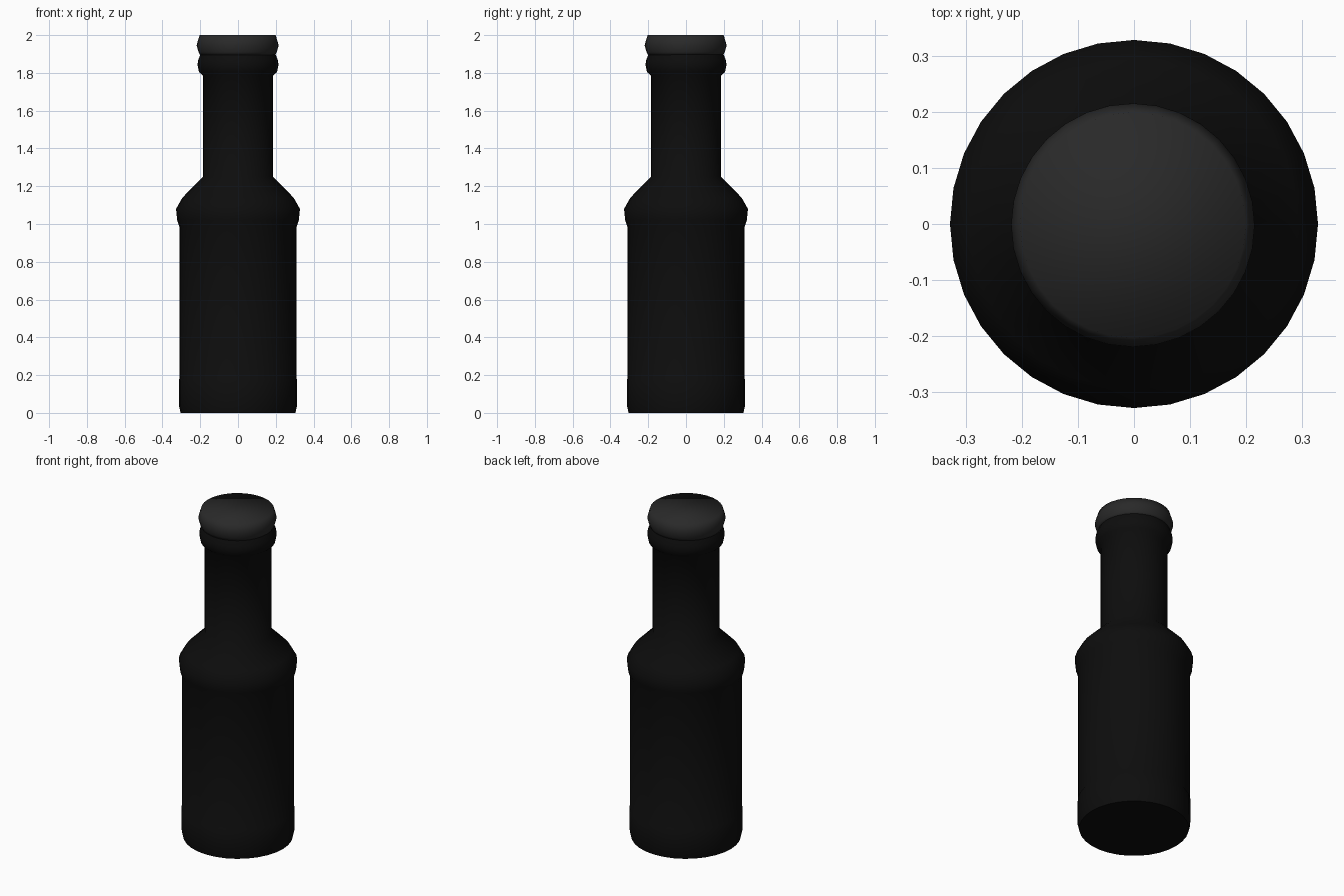
import bpy, bmesh, math

if "Cube" in bpy.data.objects:
    bpy.data.objects.remove(bpy.data.objects["Cube"])

SIDES = 32


def material(name, value):
    mat = bpy.data.materials.new(name)
    mat.diffuse_color = (value, value, value, 1)
    mat.use_nodes = True
    mat.node_tree.nodes["Principled BSDF"].inputs["Base Color"].default_value = mat.diffuse_color
    return mat


def lathe(name, profile, mat, center=(0, 0), angle=35):
    """Turn a (radius, height) profile around z and close both ends."""
    bm = bmesh.new()
    rings = []
    for r, z in profile:
        rings.append([bm.verts.new((center[0] + r * math.cos(2 * math.pi * i / SIDES),
                                    center[1] + r * math.sin(2 * math.pi * i / SIDES), z))
                      for i in range(SIDES)])
    for low, high in zip(rings, rings[1:]):
        for i in range(SIDES):
            j = (i + 1) % SIDES
            bm.faces.new((low[i], low[j], high[j], high[i]))
    bm.faces.new(rings[0][::-1])
    bm.faces.new(rings[-1])
    mesh = bpy.data.meshes.new(name)
    bm.to_mesh(mesh)
    bm.free()
    mesh.materials.append(mat)
    obj = bpy.data.objects.new(name, mesh)
    bpy.context.collection.objects.link(obj)
    bpy.ops.object.select_all(action='DESELECT')
    obj.select_set(True)
    bpy.context.view_layer.objects.active = obj
    bpy.ops.object.shade_smooth_by_angle(angle=math.radians(angle))
    return obj


# Bottle: foot band, label wall, rounded shoulder, neck and lip ring
lathe("bottle", [
    (0.304, 0.0), (0.313, 0.04), (0.313, 0.175), (0.310, 0.18),
    (0.310, 0.985), (0.322, 1.02), (0.328, 1.08), (0.294, 1.14),
    (0.185, 1.25), (0.185, 1.785), (0.207, 1.805), (0.214, 1.84),
    (0.212, 1.865), (0.198, 1.90),
], material("dark_glass", 0.004), angle=50)

# Cap: bulging rim with a flat top
lathe("cap", [
    (0.200, 1.895), (0.207, 1.91), (0.217, 1.945), (0.212, 1.965), (0.201, 2.0),
], material("cap_grey", 0.022), center=(-0.002, -0.002), angle=80)
